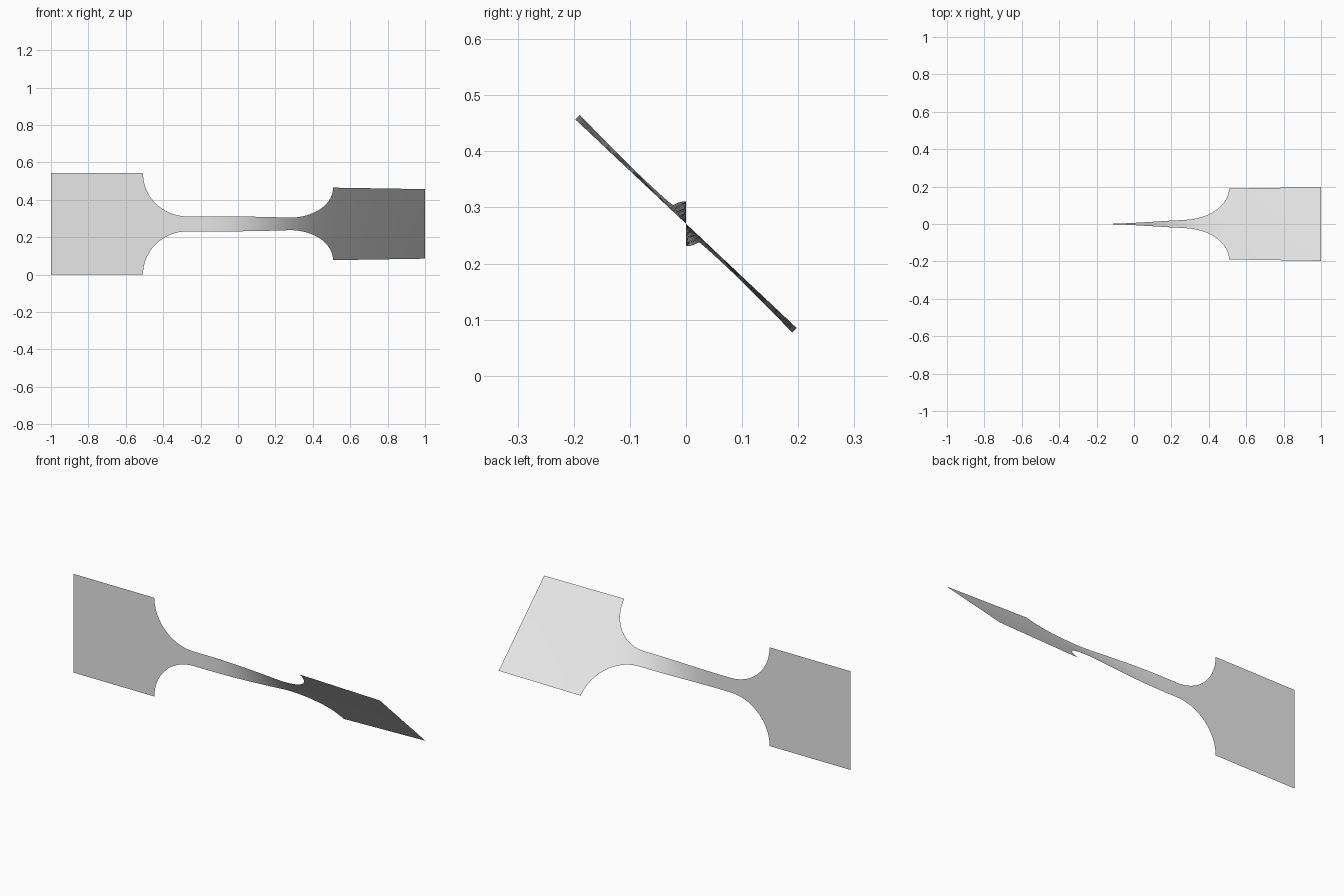
import bpy
import bmesh
from math import sin, cos, pi, radians

cube = bpy.data.objects.get("Cube")
if cube:
    bpy.data.objects.remove(cube, do_unlink=True)

HALF = 0.271        # half width of the end tabs, also the height of the axis
NECK = 0.04         # half width of the neck
NECK_END = 0.27     # where the fillets begin
SHOULDER = 0.508    # where the tabs begin
ROWS = 8


def twist(x):
    """Twist angle of the sheet along its length."""
    t = min(max((x + 0.2) / 0.7, 0), 1)
    return radians(44.3 * t * t * (3 - 2 * t) + 4.8 * max(x - 0.5, 0))


# Half outline: neck, quarter-round fillet, tab
outline = [(NECK_END * i / 12, NECK) for i in range(12)]
for i in range(25):
    a = pi / 2 * i / 24
    outline.append((NECK_END + (SHOULDER - NECK_END) * sin(a),
                    HALF - (HALF - NECK) * cos(a)))
outline += [(SHOULDER + (1 - SHOULDER) * i / 6, HALF) for i in range(1, 7)]
stations = [(-x, w) for x, w in reversed(outline[1:])] + outline

# Thin twisted sheet
bm = bmesh.new()
columns = []
for x, w in stations:
    a = twist(x)
    columns.append([])
    for j in range(ROWS + 1):
        v = w * (2 * j / ROWS - 1)
        columns[-1].append(bm.verts.new((x, -v * sin(a), HALF + v * cos(a))))
for left, right in zip(columns, columns[1:]):
    for j in range(ROWS):
        face = bm.faces.new((left[j], right[j], right[j + 1], left[j + 1]))
        face.smooth = True

mesh = bpy.data.meshes.new("twisted_strip")
bm.to_mesh(mesh)
bm.free()
strip = bpy.data.objects.new("twisted_strip", mesh)
bpy.context.collection.objects.link(strip)

# Plain grey material
grey = bpy.data.materials.new("light_grey")
grey.use_nodes = True
colour = (0.8, 0.8, 0.8, 1)
grey.diffuse_color = colour
grey.node_tree.nodes["Principled BSDF"].inputs["Base Color"].default_value = colour
mesh.materials.append(grey)
